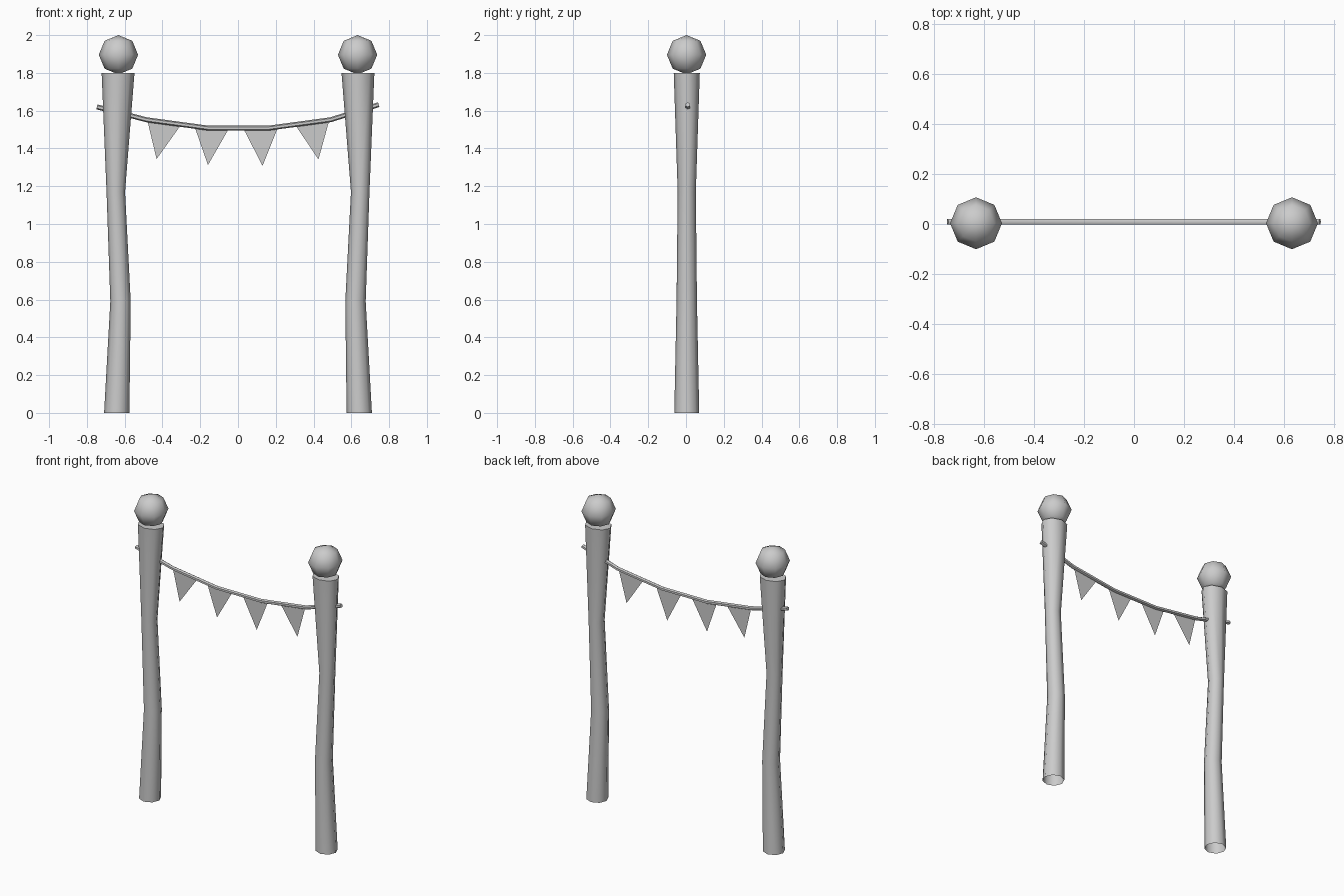
import bpy
import bmesh
from math import cos, sin, pi
from mathutils import Vector

cube = bpy.data.objects.get("Cube")
if cube:
    bpy.data.objects.remove(cube)

grey = bpy.data.materials.new("plain_grey")
grey.use_nodes = True
colour = (0.6, 0.6, 0.6, 1)
grey.diffuse_color = colour
grey.node_tree.nodes["Principled BSDF"].inputs["Base Color"].default_value = colour


def add_object(name, bm, smooth=True):
    mesh = bpy.data.meshes.new(name)
    bm.to_mesh(mesh)
    bm.free()
    mesh.materials.append(grey)
    obj = bpy.data.objects.new(name, mesh)
    bpy.context.collection.objects.link(obj)
    if smooth:
        bpy.ops.object.select_all(action='DESELECT')
        obj.select_set(True)
        bpy.context.view_layer.objects.active = obj
        bpy.ops.object.shade_smooth_by_angle(angle=pi / 3)
    return obj


def loft(bm, rings, cap_start, cap_end):
    """Skin a list of vertex rings, each given as points."""
    loops = [[bm.verts.new(p) for p in ring] for ring in rings]
    n = len(loops[0])
    for a, b in zip(loops, loops[1:]):
        for i in range(n):
            j = (i + 1) % n
            bm.faces.new((a[i], a[j], b[j], b[i]))
    if cap_start:
        bm.faces.new(loops[0][::-1])
    if cap_end:
        bm.faces.new(loops[-1])
    bmesh.ops.recalc_face_normals(bm, faces=bm.faces)


# Crooked posts, open underneath: height, centre x, x radius, y radius
post_profile = [
    (0.0, 0.642, 0.067, 0.066),
    (0.59, 0.622, 0.054, 0.054),
    (1.17, 0.647, 0.049, 0.048),
    (1.8, 0.635, 0.087, 0.069),
]
SIDES = 8
for side, label in ((1, "left"), (-1, "right")):
    bm = bmesh.new()
    rings = [[(side * (cx + rx * cos(2 * pi * i / SIDES)),
               0.004 + ry * sin(2 * pi * i / SIDES), z) for i in range(SIDES)]
             for z, cx, rx, ry in post_profile]
    loft(bm, rings, False, True)
    add_object(label + "_post", bm)

    # Ball finial
    bm = bmesh.new()
    bmesh.ops.create_uvsphere(bm, u_segments=8, v_segments=4, radius=0.104)
    bmesh.ops.translate(bm, verts=bm.verts, vec=(side * 0.633, 0.003, 1.896))
    add_object(label + "_ball", bm)

# Sagging rope
ROPE_Y = 0.009
rope_path = [(-0.747, 1.62), (-0.485, 1.552), (-0.16, 1.508),
             (0.165, 1.508), (0.49, 1.552), (0.745, 1.632)]
bm = bmesh.new()
rings = []
for k, (x, z) in enumerate(rope_path):
    before = rope_path[max(k - 1, 0)]
    after = rope_path[min(k + 1, len(rope_path) - 1)]
    tangent = Vector((after[0] - before[0], 0, after[1] - before[1])).normalized()
    up = Vector((-tangent.z, 0, tangent.x))
    across = Vector((0, 1, 0))
    rings.append([Vector((x, ROPE_Y, z)) + 0.013 * (cos(i * pi / 3) * up + sin(i * pi / 3) * across)
                  for i in range(6)])
loft(bm, rings, True, True)
add_object("rope", bm)

# Pennants: top left, top right and tip as x, z
pennants = [
    ((-0.479, 1.545), (-0.304, 1.522), (-0.431, 1.344)),
    ((-0.228, 1.51), (-0.05, 1.502), (-0.159, 1.312)),
    ((0.03, 1.502), (0.21, 1.508), (0.13, 1.308)),
    ((0.305, 1.522), (0.482, 1.545), (0.426, 1.342)),
]
for number, points in enumerate(pennants, 1):
    bm = bmesh.new()
    bm.faces.new([bm.verts.new((x, ROPE_Y, z)) for x, z in reversed(points)])
    bmesh.ops.recalc_face_normals(bm, faces=bm.faces)
    add_object(f"pennant_{number}", bm, smooth=False)
